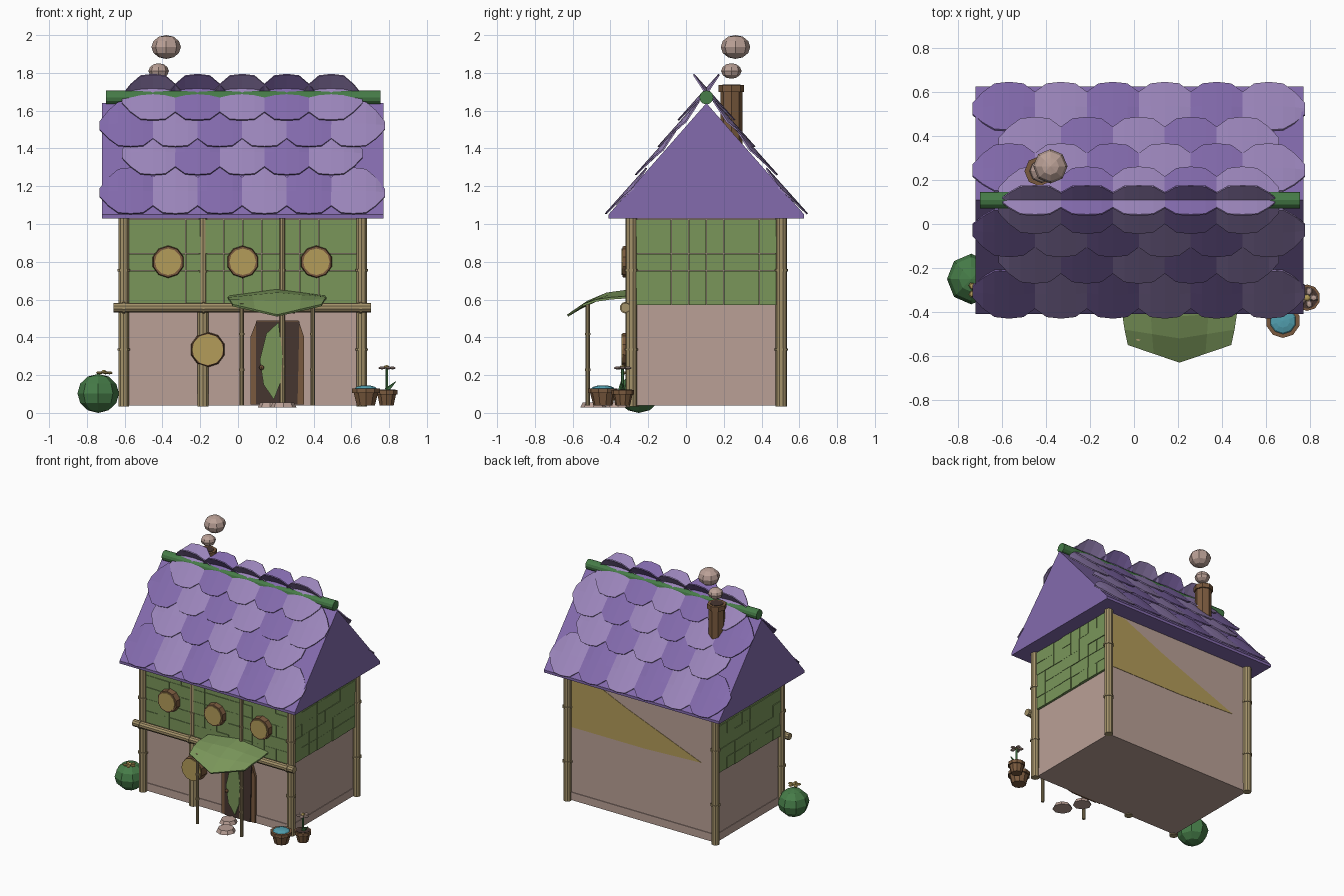
import bpy, bmesh, math, random
from mathutils import Matrix, Vector

if "Cube" in bpy.data.objects:
    bpy.data.objects.remove(bpy.data.objects["Cube"])

random.seed(4)


def material(name, r, g, b):
    lin = [((c / 255 + 0.055) / 1.055) ** 2.4 for c in (r, g, b)]
    m = bpy.data.materials.new(name)
    m.diffuse_color = (*lin, 1)
    m.use_nodes = True
    m.node_tree.nodes["Principled BSDF"].inputs["Base Color"].default_value = m.diffuse_color
    return m


PINK = material("pink plaster", 186, 160, 150)
LILAC = material("light purple", 156, 134, 188)
PURPLE = material("deep purple", 132, 107, 174)
GREEN = material("tile green", 122, 150, 90)
BUSH = material("dark green", 70, 124, 72)
BAMBOO = material("bamboo tan", 164, 146, 106)
OCHRE = material("ochre", 180, 156, 90)
BROWN = material("brown", 122, 90, 62)
DARK = material("dark wood", 70, 54, 48)
BLUE = material("water blue", 82, 160, 176)


def make(name, bm, mat):
    bmesh.ops.recalc_face_normals(bm, faces=bm.faces)
    me = bpy.data.meshes.new(name)
    bm.to_mesh(me)
    bm.free()
    me.materials.append(mat)
    ob = bpy.data.objects.new(name, me)
    bpy.context.collection.objects.link(ob)
    return ob


def add_box(bm, lo, hi):
    lo, hi = Vector(lo), Vector(hi)
    size = hi - lo
    bmesh.ops.create_cube(bm, size=1, matrix=Matrix.Translation((lo + hi) / 2) @ Matrix.Diagonal((*size, 1)))


def box(name, lo, hi, mat):
    bm = bmesh.new()
    add_box(bm, lo, hi)
    return make(name, bm, mat)


def add_rod(bm, a, b, r1, r2=None, sides=10):
    a, b = Vector(a), Vector(b)
    d = b - a
    m = Matrix.Translation((a + b) / 2) @ d.to_track_quat('Z', 'Y').to_matrix().to_4x4()
    bmesh.ops.create_cone(bm, cap_ends=True, segments=sides, radius1=r1,
                          radius2=r1 if r2 is None else r2, depth=d.length, matrix=m)


def rod(name, a, b, r1, mat, r2=None, sides=10):
    bm = bmesh.new()
    add_rod(bm, a, b, r1, r2, sides)
    return make(name, bm, mat)


def bamboo(name, a, b, r, nodes=()):
    bm = bmesh.new()
    add_rod(bm, a, b, r)
    a, b = Vector(a), Vector(b)
    step = (b - a).normalized() * 0.006
    for t in nodes:
        p = a.lerp(b, t)
        add_rod(bm, p - step, p + step, r * 1.2)
    return make(name, bm, BAMBOO)


def ball(name, c, size, mat, u=8, v=6):
    bm = bmesh.new()
    bmesh.ops.create_uvsphere(bm, u_segments=u, v_segments=v, radius=1,
                              matrix=Matrix.Translation(c) @ Matrix.Diagonal((*size, 1)))
    return make(name, bm, mat)


def plate(name, pts, y0, y1, mat):
    """Outline in x, z extruded from y0 to y1."""
    bm = bmesh.new()
    f = bm.faces.new([bm.verts.new((x, y0, z)) for x, z in pts])
    ext = bmesh.ops.extrude_face_region(bm, geom=[f])
    bmesh.ops.translate(bm, vec=(0, y1 - y0, 0), verts=[g for g in ext['geom'] if isinstance(g, bmesh.types.BMVert)])
    return make(name, bm, mat)


# Body and skirting
box("house_body", (-0.60, -0.275, 0.04), (0.645, 0.495, 1.035), PINK)
box("skirting", (-0.604, -0.28, 0.04), (0.649, 0.50, 0.10), PINK)

# Upper storey tiles: front, left and right walls


def wall_tiles(name, start, end, count, rows, place):
    bm = bmesh.new()
    w, h = (end - start) / count, (1.025 - 0.57) / rows
    for i in range(count):
        for j in range(rows):
            depth = 0.016 + random.random() * 0.006
            a, z = start + i * w, 0.57 + j * h
            add_box(bm, *place(a + 0.001, a + w - 0.001, z + 0.001, z + h - 0.001, depth))
    make(name, bm, GREEN)


wall_tiles("front_tiles", -0.58, 0.63, 12, 5, lambda a, b, z, t, d: ((a, -0.275 - d, z), (b, -0.274, t)))
wall_tiles("right_tiles", -0.265, 0.48, 8, 5, lambda a, b, z, t, d: ((0.644, a, z), (0.645 + d, b, t)))
wall_tiles("left_tiles", -0.265, 0.48, 8, 5, lambda a, b, z, t, d: ((-0.60 - d, a, z), (-0.599, b, t)))

# Ochre patch on the back wall
plate("back_patch", [(0.63, 0.60), (0, 0.60), (-0.48, 0.62), (0.16, 0.87), (0.5, 1.02), (0.63, 1.02)], 0.494, 0.498, OCHRE)

# Bamboo posts and beam
for x in (-0.605, 0.655):
    for y in (-0.29, 0.505):
        bamboo("corner_post", (x, y, 0.035), (x, y, 1.035), 0.03, (0.3, 0.72))
bamboo("front_post", (-0.185, -0.28, 0.035), (-0.185, -0.28, 0.56), 0.03, (0.5,))
bamboo("upper_post", (-0.185, -0.28, 0.56), (-0.185, -0.28, 1.03), 0.022, (0.4,))
bamboo("door_post", (0.235, -0.295, 0.05), (0.235, -0.295, 1.03), 0.015, (0.2, 0.72))
bamboo("front_beam", (-0.66, -0.32, 0.557), (0.705, -0.32, 0.557), 0.026, (0.04, 0.35, 0.7, 0.96))

# Round windows
for x, z, r, g in ((-0.37, 0.80, 0.088, 0.070), (0.025, 0.80, 0.088, 0.070),
                   (0.415, 0.80, 0.088, 0.070), (-0.16, 0.335, 0.094, 0.082)):
    rod("window_frame", (x, -0.27, z), (x, -0.335, z), r, BROWN, r * 0.93, 10)
    rod("window_pane", (x, -0.33, z), (x, -0.341, z), g, OCHRE, sides=12)

# Door
plate("door_frame", [(0.065, 0.045), (0.35, 0.045), (0.35, 0.40), (0.32, 0.49), (0.10, 0.49), (0.065, 0.40)], -0.27, -0.295, BROWN)
plate("door_panel", [(0.095, 0.045), (0.315, 0.045), (0.325, 0.485), (0.095, 0.485)], -0.29, -0.302, DARK)
plate("door_leaf", [(0.19, 0.07), (0.225, 0.16), (0.235, 0.30), (0.215, 0.48), (0.15, 0.42), (0.115, 0.28), (0.135, 0.15)], -0.30, -0.312, GREEN)
ball("door_knob", (0.125, -0.315, 0.24), (0.013,) * 3, BROWN)

# Leaf awning and its thin posts
rows = [(-0.29, -0.29, 0.255, 0.655, 0.62), (-0.42, -0.40, 0.262, 0.637, 0.612),
        (-0.52, -0.48, 0.25, 0.595, 0.60), (-0.63, -0.55, 0.235, 0.52, 0.575)]
bm = bmesh.new()
grid = []
for yc, ye, hw, zc, ze in rows:
    grid.append([bm.verts.new((0.207 + u * hw, yc + (ye - yc) * abs(u), zc + (ze - zc) * abs(u)))
                 for u in (-1, -0.5, 0, 0.5, 1)])
for a, b in zip(grid, grid[1:]):
    for i in range(4):
        bm.faces.new((a[i], a[i + 1], b[i + 1], b[i]))
awning = make("awning", bm, GREEN)
awning.modifiers.new("thickness", 'SOLIDIFY').thickness = 0.012
for x in (0.02, 0.395):
    bamboo("awning_post", (x, -0.52, 0.04), (x, -0.52, 0.58), 0.012, (0.35, 0.7))

# Roof core with eave board
RIDGE_Y = 0.108
bm = bmesh.new()
ends = [[bm.verts.new((x, y, z)) for y, z in ((-0.41, 1.03), (0.626, 1.03), (0.626, 1.05), (RIDGE_Y, 1.64), (-0.41, 1.05))]
        for x in (-0.72, 0.77)]
bm.faces.new(ends[0])
bm.faces.new(ends[1])
for i in range(5):
    j = (i + 1) % 5
    bm.faces.new((ends[0][i], ends[0][j], ends[1][j], ends[1][i]))
make("roof_core", bm, PURPLE)
rod("ridge_pole", (-0.70, RIDGE_Y, 1.67), (0.755, RIDGE_Y, 1.67), 0.037, BUSH, sides=12)

# Scalloped roof tiles on both slopes
PROFILE = [(-1, 0.2), (-0.72, 0.62), (-0.4, 0.95), (0, 1), (0.4, 0.95), (0.72, 0.62), (1, 0.2)]


def add_roof_tile(bm, x, z, lift, side):
    along = Vector((0, 0.634 * side, 0.773))
    out = Vector((0, -0.773 * side, 0.634))
    c = Vector((x, RIDGE_Y + side * (-0.518 + (z - 1.04) / 1.2), z)) + out * lift
    layers = []
    for t in (0, -0.008):
        layer = []
        for u, h in PROFILE:
            base = c + Vector((u * 0.165, 0, 0)) + out * (t + 0.016 * (1 - u * u))
            layer.append([bm.verts.new(base + along * (k * h * 0.163) + out * (-0.007 * k)) for k in (-1, 0, 1)])
        for a, b in zip(layer, layer[1:]):
            for k in range(2):
                bm.faces.new((a[k], a[k + 1], b[k + 1], b[k]))
        layers.append([s[0] for s in layer] + [layer[-1][1]] + [s[2] for s in reversed(layer)] + [layer[0][1]])
    n = len(layers[0])
    for i in range(n):
        j = (i + 1) % n
        bm.faces.new((layers[0][i], layers[0][j], layers[1][j], layers[1][i]))


for side, label in ((1, "front"), (-1, "back")):
    for colour, mat in enumerate((LILAC, PURPLE)):
        bm = bmesh.new()
        for r, (z, lift) in enumerate(((1.647, 0.026), (1.512, 0.017), (1.365, 0.014), (1.165, 0.004))):
            count = 5 + r % 2
            for i in range(count):
                if (i + r) % 2 == colour:
                    add_roof_tile(bm, 0.022 + (i - (count - 1) / 2) * 0.236, z, lift, side)
        make(label + "_roof_tiles_" + mat.name.split()[0], bm, mat)

# Chimney and smoke puffs
rod("chimney", (-0.43, 0.24, 1.40), (-0.43, 0.24, 1.71), 0.058, BROWN, sides=8)
rod("chimney_cap", (-0.43, 0.24, 1.70), (-0.43, 0.24, 1.735), 0.068, BROWN, sides=8)
rod("chimney_hole", (-0.43, 0.24, 1.73), (-0.43, 0.24, 1.738), 0.048, DARK, sides=8)
ball("small_smoke", (-0.42, 0.24, 1.81), (0.054, 0.054, 0.041), PINK)
ball("large_smoke", (-0.38, 0.262, 1.937), (0.078, 0.078, 0.063), PINK)

# Stepping stones
for x, y, r in ((0.17, -0.36, 0.065), (0.24, -0.49, 0.07)):
    rod("stepping_stone", (x, y, 0.028), (x, y, 0.055), r, PINK, r * 0.8, 8)


def flower(name, c, r, mat):
    bm = bmesh.new()
    for k in range(5):
        a = k * math.tau / 5
        m = Matrix.Translation(c) @ Matrix.Rotation(a, 4, 'Z') @ Matrix.Translation((r * 0.6, 0, 0))
        bmesh.ops.create_uvsphere(bm, u_segments=6, v_segments=4, radius=1,
                                  matrix=m @ Matrix.Diagonal((r * 0.42, r * 0.33, 0.008, 1)))
    make(name + "_petals", bm, mat)
    ball(name + "_centre", (c[0], c[1], c[2] + 0.005), (r * 0.3, r * 0.3, 0.01), OCHRE)


def pot(name, x, y, r, top):
    rod(name, (x, y, 0.04), (x, y, top - 0.02), r * 0.65, BROWN, r * 0.88)
    rod(name + "_rim", (x, y, top - 0.025), (x, y, top), r, BROWN)


# Water pot, flower pot and round bush
pot("water_pot", 0.677, -0.44, 0.078, 0.13)
ball("water", (0.677, -0.44, 0.128), (0.062, 0.062, 0.018), BLUE, 10)
pot("flower_pot", 0.787, -0.335, 0.06, 0.122)
rod("flower_soil", (0.787, -0.335, 0.118), (0.787, -0.335, 0.125), 0.05, DARK)
rod("flower_stem", (0.787, -0.335, 0.12), (0.787, -0.335, 0.235), 0.008, BUSH, sides=6)
rod("flower_leaf", (0.787, -0.335, 0.12), (0.835, -0.345, 0.165), 0.014, BUSH, 0.002, 5)
flower("pot_flower", (0.787, -0.335, 0.238), 0.05, PINK)
ball("bush", (-0.74, -0.25, 0.103), (0.11, 0.115, 0.103), BUSH)
flower("bush_flower", (-0.71, -0.30, 0.212), 0.048, OCHRE)
